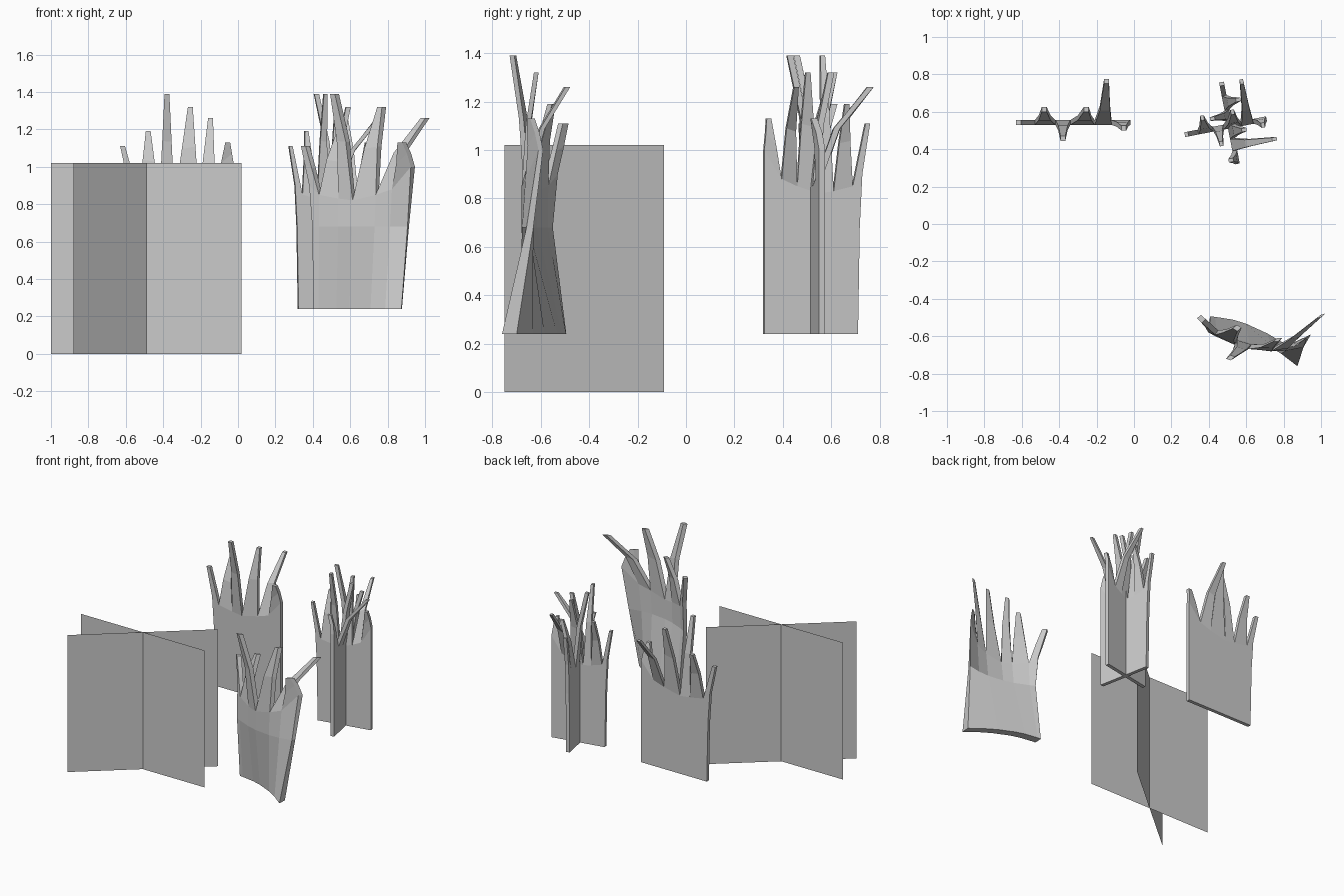
import bpy, bmesh, math

if "Cube" in bpy.data.objects:
    bpy.data.objects.remove(bpy.data.objects["Cube"])

# Shared grass-tuft profile, local x across, y = lean, z up
EDGE_X = [-0.295, -0.24, -0.13, -0.05, 0.08, 0.17, 0.27]
EDGE_Z = [0.90, 0.85, 0.83, 0.82, 0.85, 0.88, 1.00]
TIPS = [(-0.327, 0.0, 1.11), (-0.19, 0.07, 1.19), (-0.09, -0.085, 1.39),
        (0.035, 0.07, 1.32), (0.143, 0.22, 1.26), (0.235, -0.03, 1.13)]
BASE_Z, BAND_Z, THICK = 0.24, 0.68, 0.026


def tuft(name, warp):
    """Jagged sheet with six bent blades, thickened and then placed by warp(x, y, z)."""
    bm = bmesh.new()
    h = -THICK / 2
    rows = [[bm.verts.new((max(x, -0.27), h, BASE_Z)) for x in EDGE_X],
            [bm.verts.new((max(x, -0.28), h, BAND_Z)) for x in EDGE_X],
            [bm.verts.new((x, h, z)) for x, z in zip(EDGE_X, EDGE_Z)]]
    for lo, hi in zip(rows, rows[1:]):
        for i in range(6):
            bm.faces.new((lo[i], lo[i + 1], hi[i + 1], hi[i]))
    # blades: base edge -> middle -> narrow tip
    for i, (tx, ty, tz) in enumerate(TIPS):
        a, b = rows[2][i], rows[2][i + 1]
        t = 0.55
        ends = []
        for side, v in ((-1, a), (1, b)):
            mx = v.co.x * (1 - t) + (tx + side * 0.013) * t
            mz = v.co.z * (1 - t) + tz * t
            ends.append((bm.verts.new((mx, h + ty * 0.35, mz)),
                         bm.verts.new((tx + side * 0.013, h + ty, tz))))
        (ma, ta), (mb, tb) = ends
        bm.faces.new((a, b, mb, ma))
        bm.faces.new((ma, mb, tb, ta))
    ext = bmesh.ops.extrude_face_region(bm, geom=bm.faces[:], use_keep_orig=True)
    moved = [g for g in ext["geom"] if isinstance(g, bmesh.types.BMVert)]
    bmesh.ops.translate(bm, verts=moved, vec=(0, THICK, 0))
    for v in bm.verts:
        v.co = warp(*v.co)
    bmesh.ops.recalc_face_normals(bm, faces=bm.faces[:])
    finish(name, bm)


def finish(name, bm):
    me = bpy.data.meshes.new(name)
    bm.to_mesh(me)
    bm.free()
    bpy.context.collection.objects.link(bpy.data.objects.new(name, me))


def placed(cx, cy, deg, width=1.0):
    c, s = math.cos(math.radians(deg)), math.sin(math.radians(deg))
    return lambda x, y, z: (cx + x * width * c - y * s, cy + x * width * s + y * c, z)


def lerp_row(rows, z):
    """Interpolate (z, values...) rows, holding the last one."""
    for r0, r1 in zip(rows, rows[1:]):
        if z <= r1[0]:
            t = (z - r0[0]) / (r1[0] - r0[0])
            return [p + (q - p) * t for p, q in zip(r0, r1)][1:]
    return rows[-1][1:]


# curved tuft: z, x centre, x span, y left / middle / right, thickness scale, side lean
CURVE = [(0.24, 0.64, 0.235, -0.525, -0.58, -0.73, 2.4, 0.1),
         (0.68, 0.66, 0.25, -0.57, -0.66, -0.645, 1.2, 0.3),
         (0.98, 0.675, 0.26, -0.555, -0.67, -0.60, 1.0, 0.85)]


def curved(x, y, z):
    xc, xs, yl, ym, yr, k, lean = lerp_row(CURVE, z)
    s = x / 0.27
    bow = ym + (yr - yl) / 2 * s + ((yl + yr) / 2 - ym) * s * s
    return (xc + xs * s + lean * y, bow + y * k * (1 - 0.3 * lean), z)


def card(name, dx, dy, cx=-0.49, cy=-0.42, height=1.02):
    bm = bmesh.new()
    pts = [(cx - dx, cy - dy, 0), (cx + dx, cy + dy, 0),
           (cx + dx, cy + dy, height), (cx - dx, cy - dy, height)]
    bm.faces.new([bm.verts.new(p) for p in pts])
    finish(name, bm)


# crossed flat cards
card("grass_card_straight", 0.51, 0.0)
card("grass_card_diagonal", 0.39, 0.33)

# flat, crossed and curved tufts
tuft("grass_flat", placed(-0.29, 0.543, 0))
tuft("grass_cross_a", placed(0.515, 0.525, 11, 0.73))
tuft("grass_cross_b", placed(0.515, 0.515, -79, 0.73))
tuft("grass_curved", curved)
